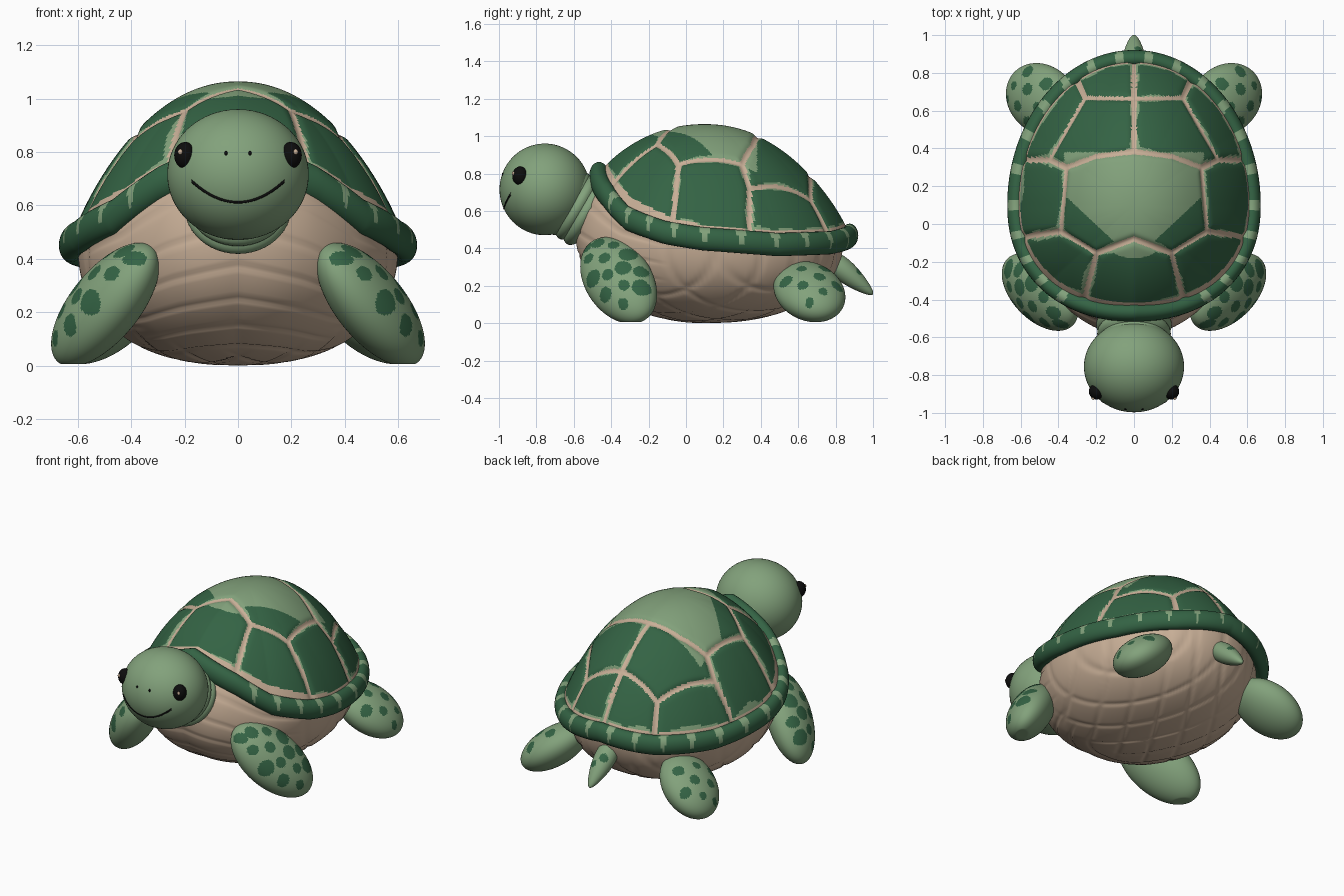
import bpy, bmesh, math
from mathutils import Vector, Matrix, noise, kdtree

if "Cube" in bpy.data.objects:
    bpy.data.objects.remove(bpy.data.objects["Cube"])

# ---------- colours ----------
def mat(name, rgb):
    m = bpy.data.materials.new(name)
    m.diffuse_color = (*rgb, 1)
    m.use_nodes = True
    m.node_tree.nodes["Principled BSDF"].inputs["Base Color"].default_value = m.diffuse_color
    return m

LIGHT = mat("light_green", (0.225, 0.36, 0.2))
DARK = mat("dark_green", (0.034, 0.125, 0.058))
TAN = mat("tan", (0.58, 0.43, 0.31))
BLACK = mat("black", (0.004, 0.004, 0.004))

def spow(v, e):
    return math.copysign(abs(v) ** e, v)

def loft(name, rows, mats, rule=None, close_rows=False):
    """Skin closed rings of points; rule(face centre) gives the material index."""
    bm = bmesh.new()
    rings = [[bm.verts.new(p) for p in r] for r in rows]
    n = len(rings[0])
    last = len(rings) if close_rows else len(rings) - 1
    for i in range(last):
        a, b = rings[i], rings[(i + 1) % len(rings)]
        for j in range(n):
            k = (j + 1) % n
            bm.faces.new((a[j], a[k], b[k], b[j]))
    bmesh.ops.remove_doubles(bm, verts=bm.verts[:], dist=1e-5)
    bmesh.ops.recalc_face_normals(bm, faces=bm.faces[:])
    for f in bm.faces:
        f.smooth = True
        if rule:
            f.material_index = rule(f.calc_center_median())
    me = bpy.data.meshes.new(name)
    bm.to_mesh(me)
    bm.free()
    for m in mats:
        me.materials.append(m)
    ob = bpy.data.objects.new(name, me)
    bpy.context.collection.objects.link(ob)
    return ob

def ellipsoid(name, centre, radii, mats, axes=None, rule=None, taper=0, side=1, seg=48, floor=None):
    """Ellipsoid in a local frame; rule receives the unit-sphere position."""
    A = axes or Matrix.Identity(3)
    c = Vector(centre)
    def place(u):
        t = 1 - taper * u.x
        p = c + A @ Vector((u.x * radii[0], u.y * radii[1] * t, u.z * radii[2] * t))
        if floor is not None:
            p.z = max(p.z, floor)
        return Vector((p.x * side, p.y, p.z))
    unit = [[Vector((math.sin(t) * math.cos(a), math.sin(t) * math.sin(a), math.cos(t)))
             for a in (2 * math.pi * j / seg for j in range(seg))]
            for t in (math.pi * i / (seg // 2) for i in range(seg // 2 + 1))]
    inv = A.inverted()
    def local(p):
        q = inv @ (Vector((p.x * side, p.y, p.z)) - c)
        return Vector((q.x / radii[0], q.y / radii[1], q.z / radii[2]))
    return loft(name, [[place(u) for u in r] for r in unit], mats,
                (lambda p: rule(local(p))) if rule else None)

def frame(d, n):
    """Local axes: x along d, z near n."""
    d = Vector(d).normalized()
    n = Vector(n)
    n = (n - d * n.dot(d)).normalized()
    return Matrix((d, n.cross(d), n)).transposed()

# ---------- shell outline ----------
CY = 0.1
RIM_Z = [(0, .79), (25, .68), (45, .56), (70, .485), (90, .45), (120, .42), (150, .43), (180, .47)]

def rim_z(a):
    d = abs(math.degrees(a))
    d = 360 - d if d > 180 else d
    for (a0, z0), (a1, z1) in zip(RIM_Z, RIM_Z[1:]):
        if d <= a1:
            return z0 + (z1 - z0) * (d - a0) / (a1 - a0)
    return RIM_Z[-1][1]

def half(front):
    return (2.2, 0.565) if front else (2.0, 0.775)

def outline(a, s=1.0):
    n, b = half(math.cos(a) > 0)
    return 0.625 * s * spow(math.sin(a), 2 / n), CY - b * s * spow(math.cos(a), 2 / n)

def shell_coords(x, y):
    n, b = half(y < CY)
    u, v = (abs(x) / 0.625) ** n, (abs(y - CY) / b) ** n
    return (u + v) ** (1 / n), math.atan2(math.sqrt(u), math.copysign(math.sqrt(v), CY - y))

def dome_z(x, y):
    s, a = shell_coords(x, y)
    z = rim_z(a)
    return z + (1.06 - z) * max(0, 1 - s ** 2.1) ** 0.85

# ---------- shell plates: seams drawn in plan, projected on the dome ----------
SEAMS = [[(0, .385), (.2, .36), (.36, .30), (.39, -.04), (.2, -.155), (0, -.08)],
         [(.2, -.155), (.27, -.42)], [(.39, -.04), (.6, -.07)],
         [(.36, .30), (.45, .34), (.61, .34)], [(.45, .34), (.26, .67), (0, .665)],
         [(.26, .67), (.34, .83)], [(0, .385), (0, .87)]]
pts = []
for line in SEAMS:
    for p, q in zip(line, line[1:]):
        for i in range(61):
            x, y = (p[k] + (q[k] - p[k]) * i / 60 for k in (0, 1))
            pts += [(sx * x, y, dome_z(x, y)) for sx in (1, -1)]
tree = kdtree.KDTree(len(pts))
for i, p in enumerate(pts):
    tree.insert(p, i)
tree.balance()

def dome_point(a, s):
    x, y = outline(a, s)
    p = Vector((x, y, dome_z(x, y)))
    d = tree.find(p)[2]
    out = (p - Vector((0, 0.15, 0.4))).normalized()
    return p + out * (0.004 - 0.013 * math.exp(-(d / 0.022) ** 2))

def dome_colour(p):
    s, a = shell_coords(p.x, p.y)
    d = tree.find(p)[2]
    edge = 0.967 - 0.055 * max(0, math.cos(a))
    if d < 0.0155 or s > edge:
        return 2
    fringe = max(0, noise.noise(p * 6) + 0.15)
    if d < 0.0155 + 0.025 * fringe or s > edge - 0.035 * fringe:
        return 0
    x, y = abs(p.x), p.y
    if -.1 < y < .38 and x < min(.37, .205 + 1.07 * y) and (x < .2 or y > -.06):
        return 0                                    # pale top plate
    if (x / .12) ** 2 + ((y + .13) / .05) ** 2 < 1:
        return 0                                    # pale patch on front plate
    return 1

N = 360
ANG = [2 * math.pi * j / N for j in range(N)]
loft("shell_dome", [[dome_point(a, i / 130) for a in ANG] for i in range(131)],
     [LIGHT, DARK, TAN], dome_colour)

# ---------- rolled rim with pale ticks, thicker at the front ----------
def rim_point(a, t):
    x, y = outline(a)
    nx, ny = x / .625 ** 2, (y - CY) / .7 ** 2
    l = math.hypot(nx, ny)
    f = max(0, math.cos(a)) ** 3
    r = (0.046 + 0.006 * f) * math.cos(t)
    return Vector((x + r * nx / l, y + r * ny / l, rim_z(a) + (0.062 + 0.01 * f) * math.sin(t)))

def rim_colour(p):
    a = shell_coords(p.x, p.y)[1]
    up = (p.z - rim_z(a)) / 0.062
    tick = abs((a / (math.pi / 13)) % 1 - 0.5)
    return 0 if a > 0.55 and tick < 0.06 + 0.09 * up else 1

loft("shell_rim", [[rim_point(a, 2 * math.pi * k / 24) for a in ANG] for k in range(24)],
     [LIGHT, DARK], rim_colour, True)

# ---------- belly: arcs on the chest, diamond grooves behind ----------
def belly_point(a, phi):
    r = 0.96 * max(0, math.cos(phi)) ** 0.87
    x, y = outline(a, r)
    if math.cos(a) > 0:
        y = CY + (y - CY) * (1 + 0.43 * math.sin(2 * phi) ** 0.5 * math.cos(a))
    z = rim_z(a) * (1 - math.sin(phi) ** 0.87)
    line = lambda v, gap: math.exp(-(abs((v / gap) % 1 - 0.5) * gap / 0.014) ** 2)
    chest = min(1, max(0, (-y - 0.1) / 0.15))
    g = 0.007 * (chest * line(phi, 0.2)
                 + (1 - chest) * max(line(x + .6 * y, .2), line(x - .6 * y, .2)))
    d = Vector((x * .8, (y - .1) * .6, z - 0.4)).normalized()
    return Vector((x, y, z)) - d * g

loft("belly", [[belly_point(a, math.pi / 2 * i / 80) for a in ANG[::2]] for i in range(81)], [TAN])

# ---------- neck folds and head ----------
NECK = frame((0, -0.85, 0.5), (1, 0, 0))
for i, (y, z, r) in enumerate([(-.535, .595, .2), (-.58, .62, .195), (-.625, .64, .19)]):
    ellipsoid(f"neck_fold_{i + 1}", (0, y, z), (.08, r, r), [LIGHT], NECK)
HC, HR = Vector((0, -.755, .715)), (.265, .242, .245)
ellipsoid("head", HC, HR, [LIGHT], seg=64)

def face_y(x, z):
    return HC.y - HR[1] * math.sqrt(max(0, 1 - (x / HR[0]) ** 2 - ((z - HC.z) / HR[2]) ** 2))

# smile: thin ring loft following the head surface
smile = []
for i in range(41):
    x = -.175 + .35 * i / 40
    z = .612 + .08 * (x / .175) ** 2
    r = 0.007 - 0.002 * math.sin(math.pi * i / 40)
    smile.append([Vector((x, face_y(x, z) + r * math.cos(t) * .6, z + r * math.sin(t)))
                  for t in (math.pi * k / 4 for k in range(8))])
loft("smile", smile, [BLACK])

# ---------- eyes, nostrils, flippers ----------
def spots(centres, radius, aspect):
    """Round spots on the outer side; aspect is width over length of the part."""
    return lambda q: int(q.z > 0.1 and any(
        math.hypot(q.x - u, (q.y - v) * aspect) < radius * (1 + .25 * math.sin(9 * u + 5 * v))
        for u, v in centres))

FRONT_SPOTS = [(-.75, .1), (-.55, -.4), (-.5, .45), (-.3, 0), (-.15, .65), (-.12, -.62), (.05, -.2),
               (.1, .3), (.3, .68), (.32, -.58), (.42, .03), (.6, .42), (.68, -.3), (-.85, -.25)]
BACK_SPOTS = [(-.3, -.1), (-.2, .6), (-.15, -.7), (.15, .2), (.25, -.4), (.45, .6), (.6, .05), (.7, -.45)]

for side, s in (("right", 1), ("left", -1)):
    ellipsoid(f"{side}_eye", (.198, -.887, .787), (.041, .042, .05), [BLACK], side=s, seg=32)
    ellipsoid(f"{side}_eye_glint", (.216, -.923, .8), (.009, .008, .011), [TAN], side=s, seg=12)
    ellipsoid(f"{side}_nostril", (.045, face_y(.045, .795), .795), (.006, .005, .009), [BLACK], side=s, seg=12)
    ellipsoid(f"{side}_front_flipper", (.497, -.36, .228), (.3, .178, .124), [LIGHT, DARK],
              frame((.57, .44, -.65), (.77, -.33, .55)), spots(FRONT_SPOTS, .13, .62), 0, s, 160, .005)
    ellipsoid(f"{side}_back_flipper", (.487, .66, .168), (.23, .182, .118), [LIGHT, DARK],
              frame((.65, .4, -.5), (.5, 0, .85)), spots(BACK_SPOTS, .12, .8), 0, s, 128, .005)

# ---------- tail ----------
ellipsoid("tail", (0, .868, .262), (.17, .064, .058), [LIGHT, DARK],
          frame((0, .75, -.62), (0, .62, .75)), spots([(-.1, .4), (.2, -.35)], .13, .4), .35, 1, 64)
